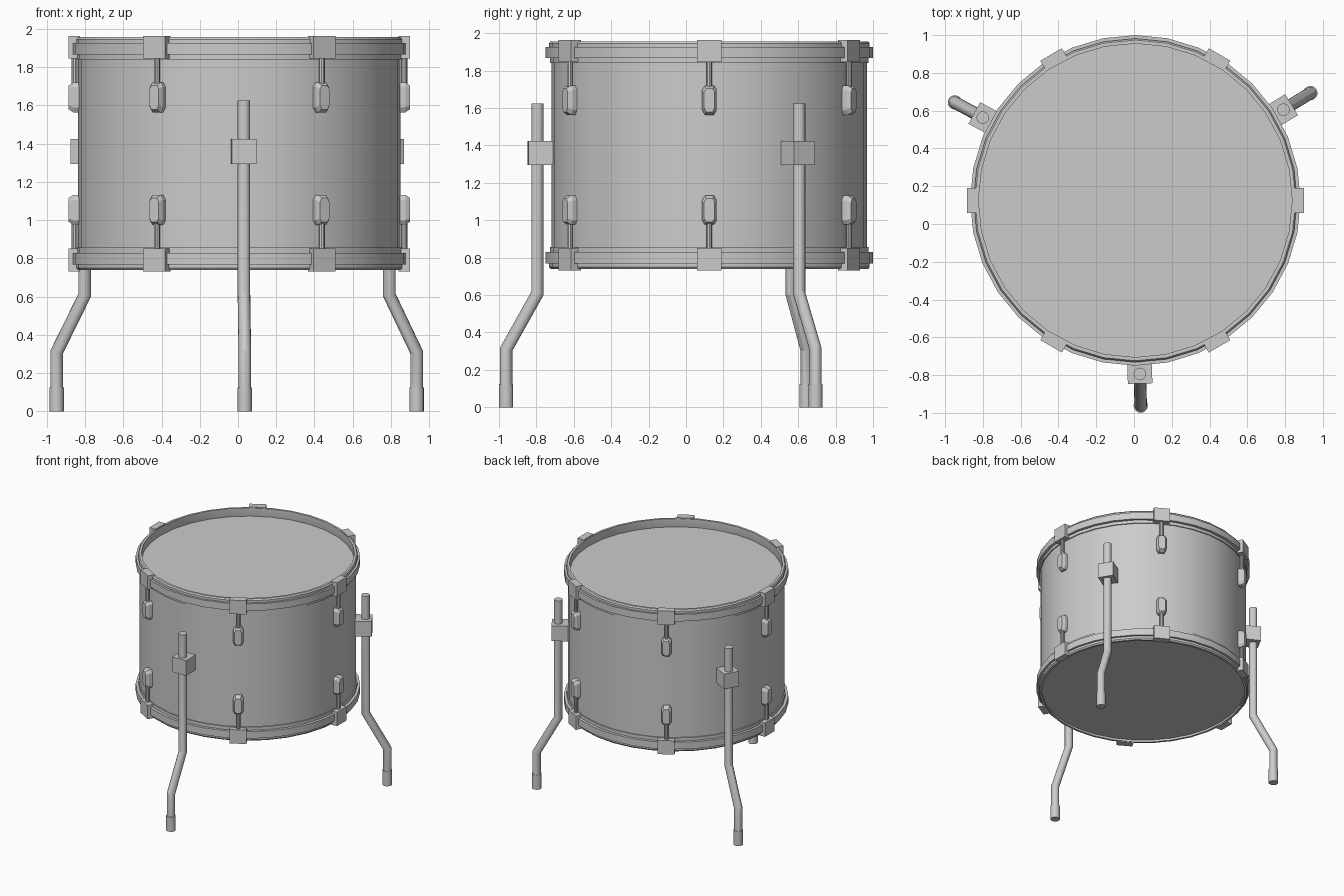
import bpy, bmesh
from math import sin, cos, tan, pi, radians, atan2
from mathutils import Matrix

if "Cube" in bpy.data.objects:
    bpy.data.objects.remove(bpy.data.objects["Cube"])

CX, CY, MID = 0.007, 0.125, 1.348   # drum axis and mid height


def finish(name, bm, angle=0.0, smooth=None):
    """Turn about the drum axis, place, and make an object."""
    bmesh.ops.recalc_face_normals(bm, faces=bm.faces)
    bm.transform(Matrix.Translation((CX, CY, 0)) @ Matrix.Rotation(angle, 4, 'Z'))
    me = bpy.data.meshes.new(name)
    bm.to_mesh(me)
    bm.free()
    ob = bpy.data.objects.new(name, me)
    bpy.context.collection.objects.link(ob)
    if smooth:
        bpy.ops.object.select_all(action='DESELECT')
        ob.select_set(True)
        bpy.context.view_layer.objects.active = ob
        bpy.ops.object.shade_smooth_by_angle(angle=radians(smooth))
    return ob


def loft(bm, rings, caps=True, loop=False):
    vs = [[bm.verts.new(p) for p in r] for r in rings]
    n = len(vs[0])
    pairs = list(zip(vs, vs[1:])) + ([(vs[-1], vs[0])] if loop else [])
    for a, b in pairs:
        for i in range(n):
            j = (i + 1) % n
            bm.faces.new((a[i], a[j], b[j], b[i]))
    if caps:
        bm.faces.new(vs[0])
        bm.faces.new(vs[-1])


def circle(r, z, n, x=0.0, slope=0.0):
    pts = [(r * cos(2 * pi * i / n), r * sin(2 * pi * i / n)) for i in range(n)]
    return [(x + u, v, z + u * slope) for u, v in pts]


def lathe(name, profile, n=32, x=0.0, angle=0.0, caps=True, loop=False):
    bm = bmesh.new()
    loft(bm, [circle(r, z, n, x) for r, z in profile], caps, loop)
    return finish(name, bm, angle, 30)


def box(name, x0, x1, w, z0, z1, angle):
    bm = bmesh.new()
    ring = lambda z: [(x0, -w / 2, z), (x1, -w / 2, z), (x1, w / 2, z), (x0, w / 2, z)]
    loft(bm, [ring(z0), ring(z1)])
    return finish(name, bm, angle)


# Shell and the two heads
lathe("shell", [(0.843, 0.80), (0.843, 1.895)], caps=False)
lathe("top_head", [(0.835, 1.875), (0.835, 1.887)])
lathe("bottom_head", [(0.835, 0.757), (0.835, 0.769)])

# Stepped hoops, mirrored top to bottom
hoop = [(0.83, 1.86), (0.83, 1.957), (0.849, 1.957), (0.857, 1.946), (0.857, 1.927),
        (0.875, 1.927), (0.875, 1.867), (0.852, 1.867), (0.852, 1.84), (0.838, 1.84)]
lathe("top_hoop", hoop, caps=False, loop=True)
lathe("bottom_hoop", [(r, 2 * MID - z) for r, z in hoop], caps=False, loop=True)

# Hoop clamps, tension rods and lugs: six around, top and bottom
outline = [(-0.024, 0.078), (0.024, 0.078), (0.039, 0.055), (0.039, -0.052),
           (0.024, -0.078), (-0.024, -0.078), (-0.039, -0.052), (-0.039, 0.055)]
for side, s in (("top", 1), ("bottom", -1)):
    zz = lambda z: MID + s * (z - MID)
    for k in range(6):
        a = k * pi / 3
        box(f"{side}_clamp_{k}", 0.832, 0.892, 0.132, zz(1.845), zz(1.964), a)
        lathe(f"{side}_tension_rod_{k}", [(0.016, zz(1.69)), (0.016, zz(1.86))], 10, 0.862, a)
        bm = bmesh.new()
        loft(bm, [[(x, f * u, zz(1.642 + g * v)) for u, v in outline]
                  for x, f, g in ((0.83, 1, 1), (0.868, 1, 1), (0.892, 0.72, 0.8))])
        finish(f"{side}_lug_{k}", bm, a)

# Three bent legs with mounting blocks and rubber feet
R0, R1 = 0.919, 1.087
miter = tan(atan2(R1 - R0, 0.30) / 2)
for k in range(3):
    a = radians(31.5 + 120 * k)
    bm = bmesh.new()
    loft(bm, [circle(0.033, 1.625, 16, R0), circle(0.033, 0.61, 16, R0, miter),
              circle(0.033, 0.31, 16, R1, miter), circle(0.033, 0.02, 16, R1)])
    finish(f"leg_{k}", bm, a, 25)
    lathe(f"foot_{k}", [(0.038, 0.0), (0.038, 0.125)], 16, R1, a)
    box(f"leg_block_{k}", 0.838, 0.970, 0.13, 1.295, 1.425, a)
